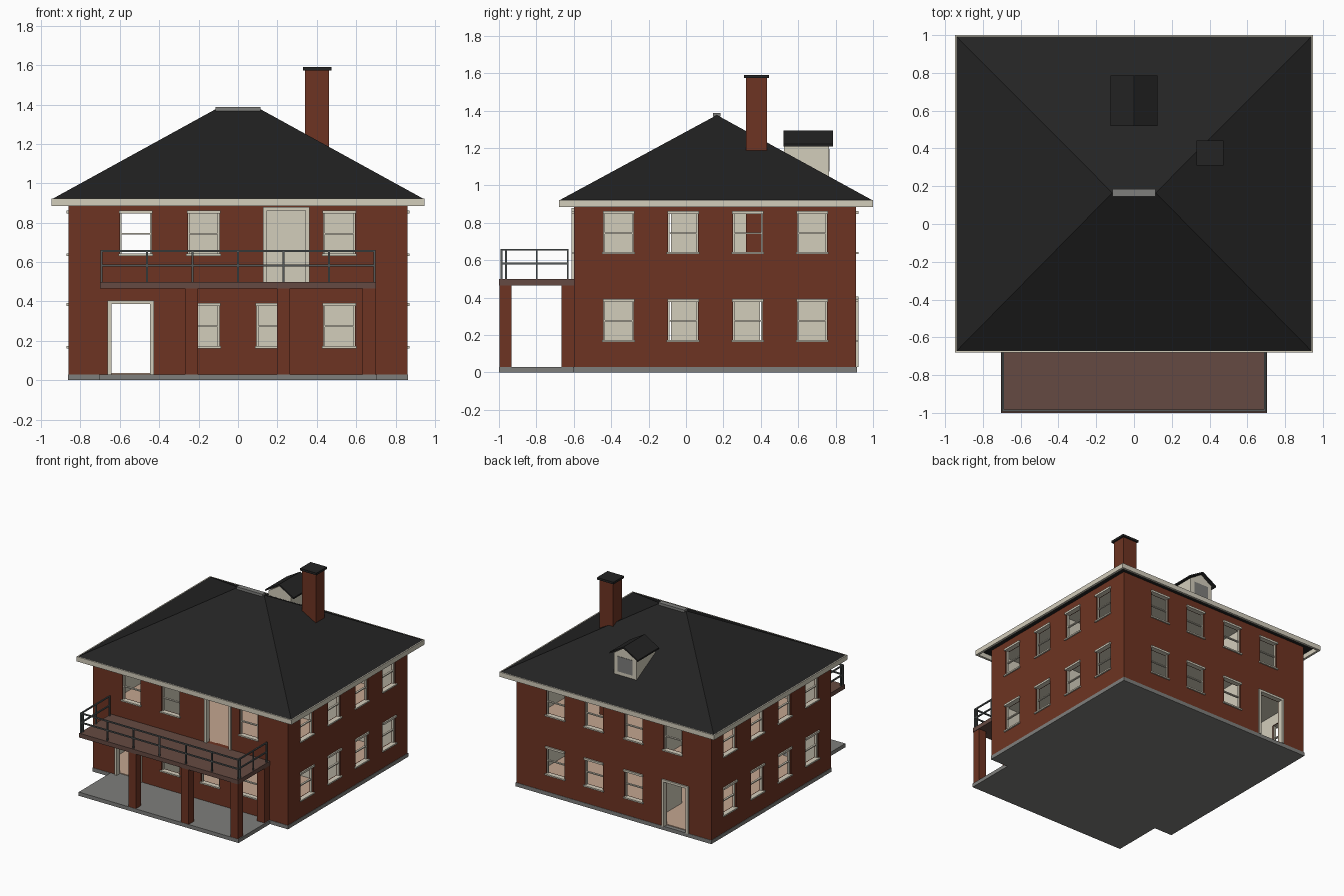
import bpy, bmesh
from math import pi
from mathutils import Matrix

cube = bpy.data.objects.get("Cube")
if cube:
    bpy.data.objects.remove(cube, do_unlink=True)


def material(name, r, g, b):
    m = bpy.data.materials.new(name)
    m.use_nodes = True
    m.diffuse_color = (r, g, b, 1)
    m.node_tree.nodes["Principled BSDF"].inputs["Base Color"].default_value = (r, g, b, 1)
    return m


BRICK = material("red brick", .155, .034, .016)
CREAM = material("cream paint", .65, .61, .5)
ROOF = material("black shingle", .017, .017, .017)
STONE = material("grey stone", .21, .21, .2)
DECK = material("brown deck", .13, .068, .054)
METAL = material("rail metal", .09, .1, .1)
FLOOR = material("tan floor", .55, .38, .28)


def finish(name, bm, *mats):
    mesh = bpy.data.meshes.new(name)
    bm.to_mesh(mesh)
    bm.free()
    for m in mats:
        mesh.materials.append(m)
    ob = bpy.data.objects.new(name, mesh)
    bpy.context.collection.objects.link(ob)
    return ob


def add_box(bm, x0, x1, y0, y1, z0, z1, turn=0):
    """Box by extents, turned by quarter turns about the vertical axis."""
    place = Matrix.Translation(((x0 + x1) / 2, (y0 + y1) / 2, (z0 + z1) / 2))
    size = Matrix.Diagonal((x1 - x0, y1 - y0, z1 - z0, 1))
    bmesh.ops.create_cube(bm, size=1, matrix=Matrix.Rotation(turn * pi / 2, 4, 'Z') @ place @ size)


def boxes(name, mat, *extents):
    bm = bmesh.new()
    for e in extents:
        add_box(bm, *e)
    return finish(name, bm, mat)


def prism(name, mat, outline, y0, y1):
    """Extrude an x-z outline along y."""
    bm = bmesh.new()
    face = bm.faces.new([bm.verts.new((x, y0, z)) for x, z in outline])
    new = bmesh.ops.extrude_face_region(bm, geom=[face])["geom"]
    bmesh.ops.translate(bm, vec=(0, y1 - y0, 0), verts=[v for v in new if isinstance(v, bmesh.types.BMVert)])
    bmesh.ops.recalc_face_normals(bm, faces=bm.faces)
    return finish(name, bm, mat)


# Openings: each is (left, right, bottom, top) along its own wall
LOW, HIGH = (.17, .38), (.64, .85)


def windows(centres, storey):
    return [(c - .08, c + .08, *storey) for c in centres]


front_x = (-.52, -.175, .175, .515)
side_y = (-.36, -.015, .33, .675)
front_doors = [(-.645, -.445, .03, .39), (.145, .345, .5, .865)]
back_doors = [(.445, .645, .03, .39)]
flipped_y = [-y for y in side_y]
# Walls: (start, end, distance from centre, windows, doors), counterclockwise
walls = [
    (-.86, .86, .6, windows(front_x[1:], LOW) + windows((-.52, -.175, .515), HIGH), front_doors),
    (-.6, .91, .86, windows(side_y, LOW) + windows(side_y, HIGH), []),
    (-.86, .86, .91, windows((-.515, -.175, .175), LOW) + windows((-.515, -.175, .175, .52), HIGH), back_doors),
    (-.91, .6, .86, windows(flipped_y, LOW) + windows(flipped_y, HIGH), []),
]

# Brick shell with holes, thickened inward with a painted inside
levels = sorted({.03, .92, *LOW, *HIGH, .39, .5, .865})
shell = bmesh.new()
for turn, (start, end, dist, wins, doors) in enumerate(walls):
    holes = wins + doors
    cuts = sorted({start, end, *(h[0] for h in holes), *(h[1] for h in holes)})
    spin = Matrix.Rotation(turn * pi / 2, 4, 'Z')
    for a, b in zip(cuts, cuts[1:]):
        for lo, hi in zip(levels, levels[1:]):
            u, v = (a + b) / 2, (lo + hi) / 2
            if any(h[0] < u < h[1] and h[2] < v < h[3] for h in holes):
                continue
            quad = [(a, lo), (b, lo), (b, hi), (a, hi)]
            shell.faces.new([shell.verts.new(spin @ Matrix.Translation((p, -dist, q)).translation)
                             for p, q in quad])
bmesh.ops.remove_doubles(shell, verts=shell.verts, dist=.0005)
house = finish("brick_walls", shell, BRICK, CREAM)
solid = house.modifiers.new("thickness", 'SOLIDIFY')
solid.thickness = .035
solid.offset = -1
solid.use_even_offset = True
solid.material_offset = 1

# Window lintels, sills, sashes and door casings
trim, sash = bmesh.new(), bmesh.new()
for turn, (start, end, dist, wins, doors) in enumerate(walls):
    out, back = -dist - .011, -dist + .025
    for a, b, lo, hi in wins:
        add_box(trim, a - .005, b + .005, out, back, hi - .004, hi + .012, turn)
        add_box(trim, a - .008, b + .008, out, back, lo - .008, lo + .003, turn)
        mid = (lo + hi) / 2
        for x0, x1, z0, z1 in ((a, a + .008, lo, hi), (b - .008, b, lo, hi), (a, b, mid - .004, mid + .004)):
            add_box(sash, x0, x1, -dist + .01, back, z0, z1, turn)
    for a, b, lo, hi in doors:
        for x0, x1, z0, z1 in ((a - .018, a + .003, lo, hi), (b - .003, b + .018, lo, hi),
                               (a - .018, b + .018, hi - .003, hi + .015)):
            add_box(trim, x0, x1, out, back, z0, z1, turn)
finish("window_and_door_trim", trim, CREAM)
finish("window_sashes", sash, CREAM)

# Base, porch slab, floors and inner partitions
boxes("house_base", STONE, (-.863, .863, -.603, .913, 0, .03))
boxes("porch_slab", STONE, (-.705, .705, -1, -.603, 0, .03))
boxes("ground_floor", FLOOR, (-.83, .83, -.57, .88, .03, .036))
boxes("upper_floor", FLOOR, (-.83, .83, -.57, .88, .485, .5))
boxes("ceilings", CREAM, (-.83, .83, -.57, .88, .465, .485), (-.83, .83, -.57, .88, .885, .9))
boxes("cross_partition", CREAM, (-.32, .83, .14, .17, .036, .465), (-.32, .83, .14, .17, .5, .885))
boxes("long_partition", CREAM,
      (-.33, -.3, -.57, -.2, .036, .465), (-.33, -.3, -.08, .395, .036, .465),
      (-.33, -.3, .52, .88, .036, .465), (-.33, -.3, -.57, -.2, .5, .885),
      (-.33, -.3, -.08, .88, .5, .885))

# Hipped roof with fascia ring and ridge cap
EX, Y0, Y1, RIDGE = .947, -.68, 1, .165
bm = bmesh.new()
eave = [bm.verts.new((x, y, .922)) for x, y in
        ((-EX + .006, Y0 + .006), (EX - .006, Y0 + .006), (EX - .006, Y1 - .006), (-EX + .006, Y1 - .006))]
left, right = [bm.verts.new((x, RIDGE, 1.376)) for x in (-.115, .115)]
sw, se, ne, nw = eave
for f in ((sw, se, right, left), (se, ne, right), (ne, nw, left, right), (nw, sw, left), (nw, ne, se, sw)):
    bm.faces.new(f)
finish("hip_roof", bm, ROOF)
boxes("roof_fascia", CREAM,
      (-EX, EX, Y0, Y0 + .018, .885, .923), (-EX, EX, Y1 - .018, Y1, .885, .923),
      (-EX, -EX + .018, Y0, Y1, .885, .923), (EX - .018, EX, Y0, Y1, .885, .923))
boxes("ridge_cap", STONE, (-.115, .115, RIDGE - .02, RIDGE + .02, 1.368, 1.388))

# Chimney
boxes("chimney", BRICK, (.34, .462, .32, .432, .5, 1.575))
boxes("chimney_cap", ROOF, (.33, .475, .31, .443, 1.573, 1.59))

# Rear dormer
prism("dormer_body", CREAM, [(-.1, 1), (.1, 1), (.1, 1.215), (0, 1.278), (-.1, 1.215)], .525, .765)
prism("dormer_roof", ROOF,
      [(-.125, 1.208), (0, 1.28), (.125, 1.208), (.125, 1.22), (0, 1.294), (-.125, 1.22)], .52, .787)
boxes("dormer_window", STONE, (-.065, .065, .764, .768, 1.075, 1.195))

# Balcony deck on brick piers
boxes("balcony_deck", DECK, (-.702, .702, -1, -.6, .466, .5))
boxes("porch_piers", BRICK, *[(x - .033, x + .033, -.998, -.933, .03, .467) for x in (-.236, .231, .665)],
      (.632, .698, -.665, -.6, .03, .467))

# Balcony railing
T = .005
bm = bmesh.new()
for i in range(7):
    x = -.693 + i * .231
    add_box(bm, x - T, x + T, -.992, -.982, .5, .655)
for z in (.582, .656):
    add_box(bm, -.698, .698, -.992, -.982, z - T, z + T)
    for x in (-.693, .693):
        add_box(bm, x - T, x + T, -.99, -.627, z - T, z + T)
for x in (-.693, .693):
    for y in (-.963, -.798, -.632):
        add_box(bm, x - T, x + T, y - T, y + T, .5, .655)
finish("balcony_railing", bm, METAL)
